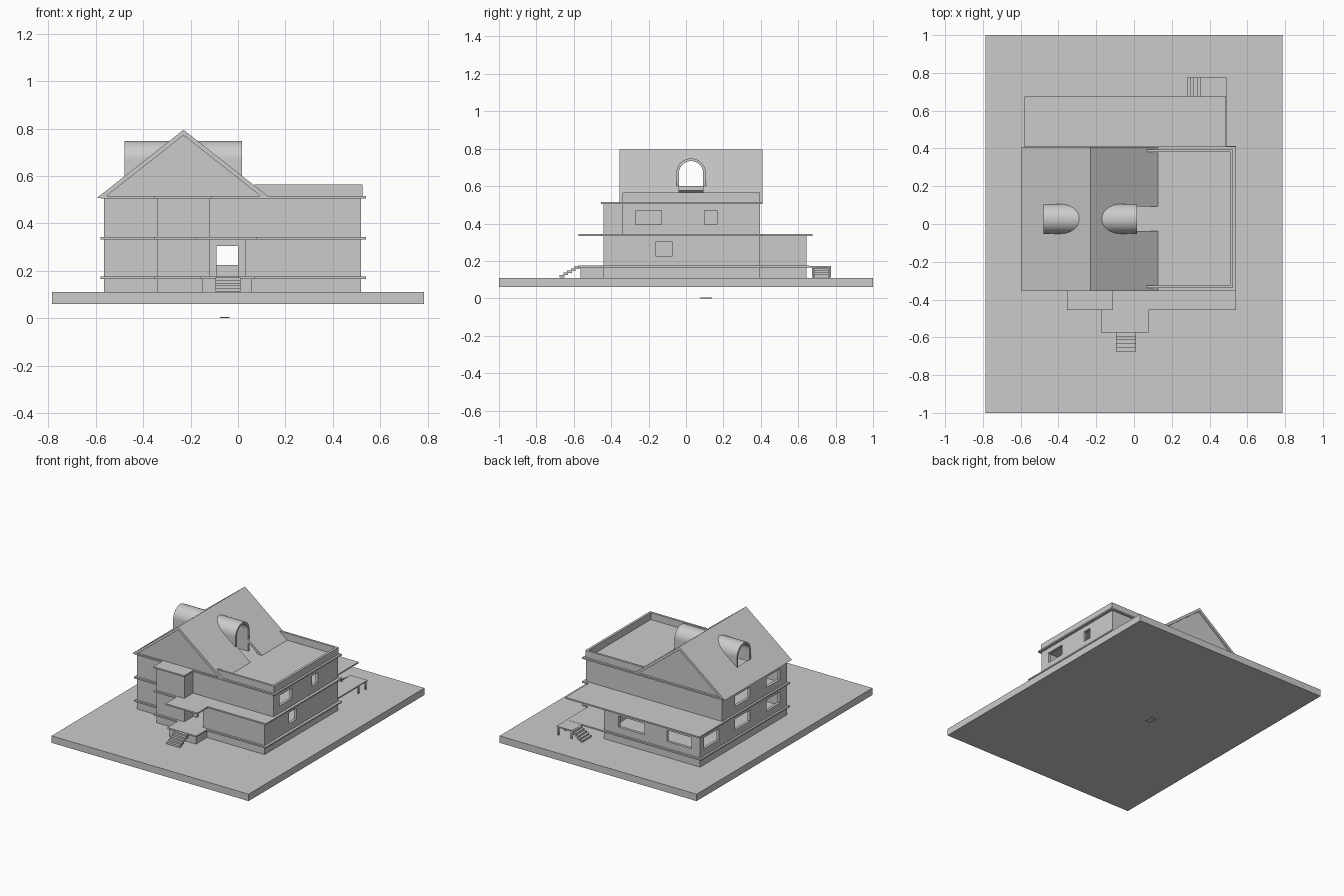
import bpy, math

if "Cube" in bpy.data.objects:
    bpy.data.objects.remove(bpy.data.objects["Cube"])


def mesh(name, verts, faces):
    me = bpy.data.meshes.new(name)
    me.from_pydata(verts, [], faces)
    me.update()
    ob = bpy.data.objects.new(name, me)
    bpy.context.collection.objects.link(ob)
    return ob


def ring(n, o=0):
    return [(i, (i + 1) % n, n + (i + 1) % n, n + i) for i in range(n)]


def prism(name, pts, z0, z1):
    """Counter-clockwise xy footprint extruded upwards."""
    n = len(pts)
    v = [(x, y, z) for z in (z0, z1) for x, y in pts]
    return mesh(name, v, ring(n) + [tuple(range(n))[::-1], tuple(range(n, 2 * n))])


def box(name, x0, x1, y0, y1, z0, z1):
    return prism(name, [(x0, y0), (x1, y0), (x1, y1), (x0, y1)], z0, z1)


def along_y(name, pts, y0, y1):
    """Counter-clockwise xz profile extruded along y."""
    n = len(pts)
    v = [(x, y, z) for y in (y1, y0) for x, z in pts]
    return mesh(name, v, ring(n) + [tuple(range(n))[::-1], tuple(range(n, 2 * n))])


def along_x(name, pts, x0, x1):
    """Counter-clockwise yz profile extruded along x."""
    n = len(pts)
    v = [(x, y, z) for x in (x0, x1) for y, z in pts]
    return mesh(name, v, ring(n) + [tuple(range(n))[::-1], tuple(range(n, 2 * n))])


def cut(ob, cutter):
    m = ob.modifiers.new("cut", 'BOOLEAN')
    m.operation, m.solver, m.object = 'DIFFERENCE', 'EXACT', cutter
    cutter.hide_render = True
    cutter.hide_set(True)


def walls(name, pts, z0, z1, holes):
    """Hollow storey with window and door openings."""
    n = len(pts)
    ob = mesh(name, [(x, y, z) for z in (z0, z1) for x, y in pts], ring(n))
    s = ob.modifiers.new("thickness", 'SOLIDIFY')
    s.thickness, s.offset, s.use_even_offset = 0.02, -1, True
    for h in holes:
        cut(ob, box(name + "_cutter", *h))


# ground plate and the small loose plate below it
box("ground_plate", -.785, .785, -1, 1, .06, .11)
box("small_plate", -.075, -.035, .075, .14, 0, .004)

# footprints
ground = [(-.565, -.34), (-.34, -.34), (-.34, -.44), (-.12, -.44), (-.12, -.34), (.03, -.34),
          (.03, -.44), (.52, -.44), (.52, .395), (.2, .395), (.2, .645), (-.565, .645)]
upper = [(-.565, -.34), (-.34, -.34), (-.34, -.44), (-.12, -.44), (-.12, -.34),
         (.52, -.34), (.52, .395), (-.565, .395)]
band1 = [(-.58, -.355), (-.355, -.355), (-.355, -.455), (-.16, -.455), (-.16, -.575), (.07, -.575),
         (.07, -.455), (.54, -.455), (.54, .41), (.49, .41), (.49, .66), (-.58, .66)]
band2 = [(-.58, -.355), (-.355, -.355), (-.355, -.455), (-.175, -.455), (-.175, -.575), (.078, -.575),
         (.078, -.455), (.54, -.455), (.54, .412), (.488, .412), (.488, .675), (-.58, .675)]
band3 = [(-.58, -.355), (-.355, -.355), (-.355, -.455), (-.11, -.455), (-.11, -.355),
         (.54, -.355), (.54, .41), (-.58, .41)]

# plinth, floor slabs and storeys
prism("plinth", ground, .11, .166)
box("porch_base", -.15, .06, -.565, -.33, .11, .166)
prism("ground_floor_slab", band1, .165, .175)
prism("middle_slab", band2, .333, .343)
prism("upper_slab", band3, .505, .515)
side = [(.08, .25), (-.26, -.11)]
walls("ground_walls", ground, .175, .333,
      [(-.6, -.53, a, b, .225, .305) for a, b in side + [(.43, .60)]]
      + [(a, b, .6, .67, .225, .305) for a, b in [(-.495, -.3), (-.12, .085)]]
      + [(.49, .55, -.16, -.075, .225, .305), (-.09, 0, -.37, -.3, .17, .305)])
walls("upper_walls", upper, .343, .505,
      [(-.6, -.53, a, b, .395, .47) for a, b in side]
      + [(.49, .55, a, b, .395, .47) for a, b in [(-.27, -.13), (.10, .165)]])
box("ground_partition", .16, .175, -.42, .38, .175, .333)
box("upper_partition", .16, .175, -.32, .38, .343, .505)

# gable roof and gable end walls
roof = along_y("gable_roof", [(-.595, .508), (-.565, .508), (-.23, .772), (.105, .508),
                              (.135, .508), (-.23, .795)], -.355, .408)
for i, y in enumerate((-.342, .38)):
    along_y("gable_wall_%d" % i, [(-.57, .515), (.11, .515), (-.23, .775)], y, y + .015)


# arched dormers with an opening through the roof
def arc(r, cy=.027, cz=.669, n=24):
    return [(cy + r * math.cos(math.pi * i / n), cz + r * math.sin(math.pi * i / n)) for i in range(n + 1)]


def arch(r, z):
    a = arc(r)
    return [(a[-1][0], z)] + [(a[0][0], z)] + a


cut(roof, along_x("dormer_cutter", arch(.065, .49), -.478, .2))
for name, x0, x1, z in (("left_dormer", -.48, -.29, .585), ("right_dormer", -.17, .017, .516)):
    out, inn = arc(.079), arc(.065)
    prof = [(out[0][0], z)] + out + [(out[-1][0], z), (inn[-1][0], z)] + inn[::-1] + [(inn[0][0], z)]
    d = along_x(name, prof, x0, x1)
    bpy.context.view_layer.objects.active = d
    bpy.ops.object.select_all(action='DESELECT')
    d.select_set(True)
    bpy.ops.object.shade_smooth_by_angle(angle=math.radians(30))

# terrace parapet
prism("parapet", [(.07, -.34), (.525, -.34), (.525, .395), (.07, .395), (.07, .38),
                  (.508, .38), (.508, -.325), (.07, -.325)], .515, .565)

# front steps
for i in range(5):
    y, z = -.675 + .02 * i, .112 + .0115 * i
    box("front_step_%d" % i, -.095, .01, y, y + .025, z, z + .014)

# rear landing with legs and side steps
box("rear_landing", .365, .489, .65, .775, .166, .174)
for x in (.37, .475):
    for y in (.68, .76):
        box("landing_leg", x, x + .01, y, y + .01, .11, .167)
for i in range(5):
    x, z = .28 + .018 * i, .112 + .0115 * i
    box("rear_step_%d" % i, x, x + .022, .675, .775, z, z + .014)
